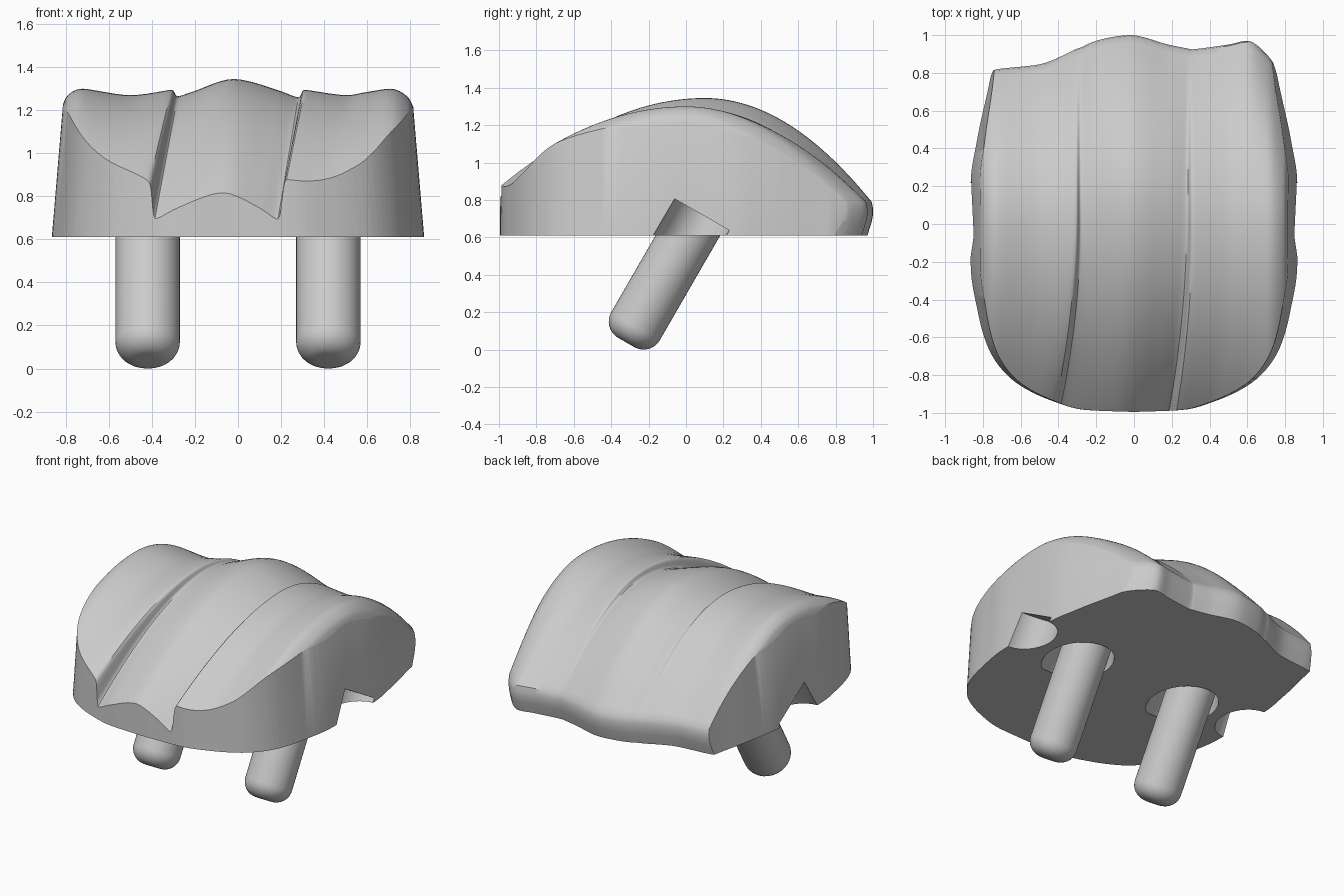
import bpy, bmesh
from math import radians
from mathutils import Matrix, Vector

if "Cube" in bpy.data.objects:
    bpy.data.objects.remove(bpy.data.objects["Cube"])

BASE = 0.61
TILT = Matrix.Rotation(radians(-30), 4, 'X')
AXIS = TILT.to_3x3() @ Vector((0, 0, 1))

# Ridges across the body: (x at front, x at crown, front height, crown height, back reach, crown y)
RIDGES = [
    (-.95, -.95, .60, 1.00, .70, 0), (-.83, -.83, .73, 1.19, .78, 0),
    (-.79, -.79, .78, 1.27, .80, 0), (-.72, -.72, .81, 1.30, .82, 0),
    (-.55, -.50, .82, 1.27, .845, 0), (-.43, -.31, .79, 1.295, .925, .02),
    (-.40, -.28, .62, 1.265, .935, .06), (-.28, -.20, .71, 1.29, .97, .09),
    (-.07, -.02, .79, 1.345, 1.0, .1), (.09, .18, .72, 1.295, .95, .09),
    (.18, .28, .66, 1.26, .93, .06), (.22, .31, .85, 1.295, .925, .02),
    (.42, .50, .81, 1.27, .95, 0), (.55, .60, .82, 1.285, .97, 0),
    (.71, .71, .88, 1.30, .89, 0), (.79, .79, .82, 1.26, .76, 0),
    (.83, .83, .76, 1.18, .70, 0), (.95, .95, .62, 1.00, .60, 0),
]

# Half outline of the footprint, front to back
OUTLINE = [(0, -.995), (.25, -.985), (.45, -.93), (.65, -.82), (.77, -.66), (.83, -.45),
           (.865, -.2), (.865, .2), (.83, .45), (.765, .75), (.7, 1.1)]


def smooth_path(points, steps):
    """Interpolate through points without overshoot."""
    def tangent(i, k):
        if i in (0, len(points) - 1):
            j = min(i, len(points) - 2)
            return points[j + 1][k] - points[j][k]
        a = points[i][k] - points[i - 1][k]
        b = points[i + 1][k] - points[i][k]
        return 2 * a * b / (a + b) if a * b > 0 else 0

    path = []
    for i in range(len(points) - 1):
        for s in range(steps):
            t = s / steps
            row = []
            for k, (p, q) in enumerate(zip(points[i], points[i + 1])):
                m, n = tangent(i, k), tangent(i + 1, k)
                row.append(p + t * m + t * t * (3 * (q - p) - 2 * m - n)
                           + t ** 3 * (2 * (p - q) + m + n))
            path.append(tuple(row))
    return path + [tuple(points[-1])]


def finish(name, bm):
    bmesh.ops.recalc_face_normals(bm, faces=bm.faces)
    mesh = bpy.data.meshes.new(name)
    bm.to_mesh(mesh)
    bm.free()
    obj = bpy.data.objects.new(name, mesh)
    bpy.context.collection.objects.link(obj)
    return obj


def select(obj):
    bpy.ops.object.select_all(action='DESELECT')
    obj.select_set(True)
    bpy.context.view_layer.objects.active = obj


def boolean(target, cutter, operation):
    select(target)
    mod = target.modifiers.new("cut", 'BOOLEAN')
    mod.operation, mod.solver, mod.object = operation, 'EXACT', cutter
    bpy.ops.object.modifier_apply(modifier=mod.name)
    bpy.data.objects.remove(cutter)


def tilted_cone(name, low, high, length, centre, bevel=0):
    bm = bmesh.new()
    bmesh.ops.create_cone(bm, cap_ends=True, segments=48, radius1=low, radius2=high, depth=length)
    if bevel:
        rim = [e for e in bm.edges if all(v.co.z < 0 for v in e.verts)]
        bmesh.ops.bevel(bm, geom=rim, offset=bevel, segments=8, profile=.5, affect='EDGES')
    bm.transform(Matrix.Translation(centre) @ TILT)
    return finish(name, bm)


def column(xf, xt, front, crown, back, peak):
    """One front-to-back line over the arch, ending tucked under at the base."""
    line = [(xf, -1.02, BASE)]
    for i in range(24):
        v = 1 - i / 24
        y = peak - (peak + 1.02) * v
        z = crown - (crown - front) * v * v
        line.append((xt + (xf - xt) * v * v, y, max(z, BASE + .02)))
    for i in range(23):
        s = i / 23
        line.append((xt, peak + (back - peak) * s, crown - (crown - .78) * s * s))
    tuck = [(back - .007, .79), (back, .755), (back, .72), (back - .008, .68), (back - .03, BASE)]
    return line + [(xt, y, z) for y, z in tuck]


# Arched, ridged body
bm = bmesh.new()
grid = [[bm.verts.new(p) for p in column(*r)] for r in smooth_path(RIDGES, 6)]
for a, b in zip(grid, grid[1:]):
    for j in range(len(a)):
        k = (j + 1) % len(a)
        bm.faces.new((a[j], a[k], b[k], b[j]))
bm.faces.new(grid[0])
bm.faces.new(grid[-1])
body = finish("body", bm)

# Trim to the footprint with slightly tapered sides
half = smooth_path(OUTLINE, 6)
loop = half + [(-x, y) for x, y in reversed(half[1:])]
bm = bmesh.new()
rings = [[bm.verts.new((x * (1 - .097 * (z - BASE)), y, z)) for x, y in loop] for z in (.5, 1.5)]
for j in range(len(loop)):
    k = (j + 1) % len(loop)
    bm.faces.new((rings[0][j], rings[0][k], rings[1][k], rings[1][j]))
for ring in rings:
    bm.faces.new(ring)
boolean(body, finish("trim", bm), 'INTERSECT')

# Peg recesses and flat-topped side notches, then the pegs
for side, x in (("right", -1), ("left", 1)):
    mouth = Vector((x * .42, .01, BASE))
    boolean(body, tilted_cone("recess", .25, .16, .26, mouth), 'DIFFERENCE')
    top = Vector((x * .87, .085, .722))
    boolean(body, tilted_cone("notch", .17, .17, .6, top - AXIS * .3), 'DIFFERENCE')
    peg = tilted_cone(side + "_peg", .15, .15, .9, mouth - AXIS * .21, bevel=.1)
    select(peg)
    bpy.ops.object.shade_smooth_by_angle(angle=radians(35))

select(body)
bpy.ops.object.shade_smooth_by_angle(angle=radians(35))
